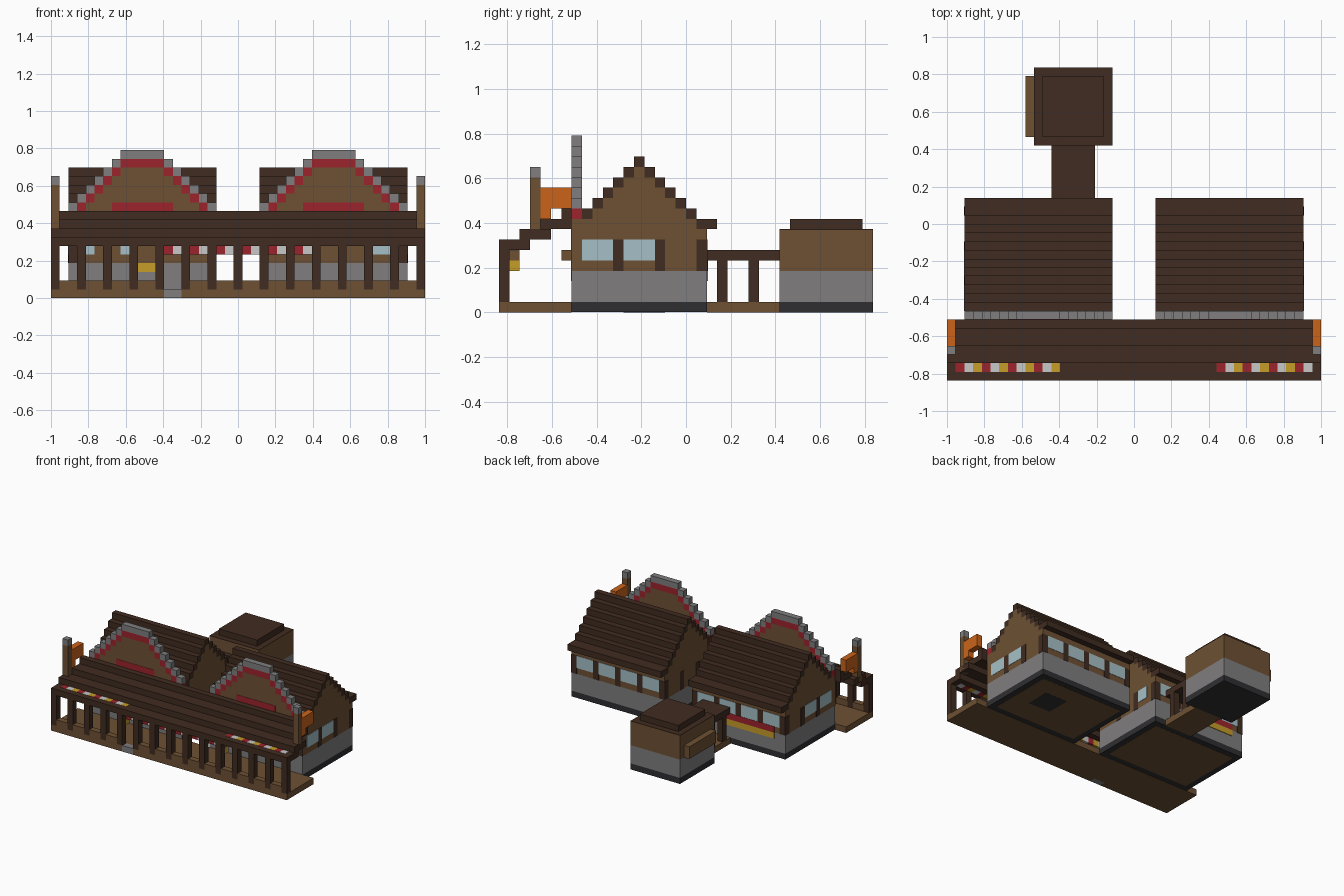
import bpy
import bmesh

U = 2 / 43          # size of one building block
P = 0.05            # thickness of wall plates, in blocks

cube = bpy.data.objects.get("Cube")
if cube:
    bpy.data.objects.remove(cube)


def material(name, rgb):
    m = bpy.data.materials.new(name)
    m.use_nodes = True
    m.diffuse_color = (*rgb, 1)
    m.node_tree.nodes["Principled BSDF"].inputs["Base Color"].default_value = (*rgb, 1)
    return m


DARK = material("dark wood", (.051, .025, .015))
WOOD = material("brown wood", (.155, .081, .033))
STONE = material("grey stone", (.215, .208, .208))
BASE = material("charcoal", (.028, .028, .032))
RED = material("red", (.33, .018, .025))
ORANGE = material("orange", (.60, .127, .010))
YELLOW = material("yellow", (.56, .34, .022))
GLASS = material("pale blue glass", (.38, .53, .57))
WHITE = material("white", (.58, .58, .58))


def blocks(name, mat, boxes):
    """One object from boxes given as (x0, x1, y0, y1, z0, z1) in blocks."""
    bm = bmesh.new()
    for x0, x1, y0, y1, z0, z1 in boxes:
        vs = bmesh.ops.create_cube(bm, size=1)["verts"]
        for v in vs:
            v.co.x = ((x0 + x1) / 2 + v.co.x * (x1 - x0) - 21.5) * U
            v.co.y = ((y0 + y1) / 2 + v.co.y * (y1 - y0) - 18) * U
            v.co.z = ((z0 + z1) / 2 + v.co.z * (z1 - z0)) * U
    me = bpy.data.meshes.new(name)
    bm.to_mesh(me)
    bm.free()
    me.materials.append(mat)
    ob = bpy.data.objects.new(name, me)
    bpy.context.collection.objects.link(ob)
    return ob


def hall(side, a, outer):
    """Hall from x = a with stepped roof and front gable; outer is its window end."""
    b = a + 17
    blocks(side + "_hall_base", BASE, [(a, b, 7, 20, P, 1)])
    blocks(side + "_hall_floor", WOOD, [(a + 1, b - 1, 8, 19, P / 2, .2)])
    blocks(side + "_hall_stone_wall", STONE, [(a, b, 7, 20, 1, 4)])
    upper = [(a, b, 7, 20, 4, 8), (a, b, 8, 19, 8, 9)]
    upper += [(a, b, z, 27 - z, z, z + 1) for z in range(9, 14)]
    blocks(side + "_hall_upper_wall", WOOD, upper)

    # stepped roof, flush with the gable ends
    roof = [(a, b, 19, 21, 8, 9), (a, b, 13, 14, 14, 15)]
    for z in range(9, 14):
        roof += [(a, b, z - 1, z, z, z + 1), (a, b, 27 - z, 28 - z, z, z + 1)]
    blocks(side + "_hall_roof", DARK, roof)

    # front gable: stone cap, red trim, wooden field
    cap, trim, field = [(a + 6, b - 6, 7, 8, 16, 17)], [], []
    for z in range(10, 16):
        l, r = a + z - 10, b - z + 10
        cap += [(l, l + 1, 7, 8, z, z + 1), (r - 1, r, 7, 8, z, z + 1)]
        if z < 15:
            trim += [(l + 1, l + 2, 7, 8, z, z + 1), (r - 2, r - 1, 7, 8, z, z + 1)]
            field.append((l + 2, r - 2, 7, 8, z, z + 1))
        else:
            trim.append((l + 1, r - 1, 7, 8, z, z + 1))
    trim += [(a, b, 7, 8, 9, 10), (a + 5, b - 5, 7 - P, 7, 10, 11)]
    field.append((a, b, 7, 8, 8, 9))
    blocks(side + "_gable_cap", STONE, cap)
    blocks(side + "_gable_trim", RED, trim)
    blocks(side + "_gable_field", WOOD, field)

    # windows on the outer end and the back, with posts between them
    glass = [(outer - P, outer + P, y, y + 3, 5, 7) for y in (8, 12)]
    glass += [(a + i, a + i + 3, 20, 20 + P, 5, 7) for i in range(1, 17, 4)]
    posts = [(x - P, x + P, y, y + 1, 4, 7) for x in (a, b) for y in (11, 15, 19)]
    posts += [(a + i, a + i + 1, 20, 20 + P, 4, 7) for i in range(0, 17, 4)]
    posts += [(x, x + 1, 7 - P, 7, 4, 8) for x in (a, b - 1)]
    blocks(side + "_hall_windows", GLASS, glass)
    blocks(side + "_hall_wall_posts", DARK, posts)
    blocks(side + "_hall_brackets", WOOD,
           [(a + 1, a + 2, 6, 7, 5, 6), (b - 2, b - 1, 6, 7, 5, 6)])


hall("right", 2, 2)
hall("left", 24, 41)
blocks("inner_window", GLASS, [(19, 19 + P, 16, 18, 5, 7)])
blocks("front_windows", GLASS,
       [(c, d, 7 - P, 7, 5, 7) for c, d in ((4, 5), (8, 9), (37, 39))])
blocks("front_sign", YELLOW, [(10, 12, 7 - P, 7, 3, 4)])
blocks("back_banner_red", RED, [(4, 13, 20, 20.1, 4, 5)])
blocks("back_banner_yellow", YELLOW, [(4, 13, 20, 20.1, 3, 4)])
blocks("floor_hatch", BASE, [(33, 37, 12, 16, 0, .1)])

# porch deck, step, rail and posts
blocks("porch_deck", WOOD, [(0, 43, 1, 7, 0, 1), (0, 13, 0, 1, 0, 1), (15, 43, 0, 1, 0, 1)])
blocks("porch_step", STONE, [(13, 15, 0, 1, 0, 1)])
blocks("porch_rail", WOOD,
       [(c + 1, c + 3, 0, 1, 1, 2) for c in range(0, 42, 3) if c != 12])
blocks("porch_posts", DARK, [(c, c + 1, 0, 1, 1, 6) for c in range(0, 43, 3)])
blocks("lantern_brackets", WOOD, [(c, c + 1, 1, 2, 5, 6) for c in (12, 30)])
blocks("lanterns", YELLOW, [(c, c + 1, 1, 2, 4, 5) for c in (12, 30)])

# porch roof rising in steps to the halls
blocks("porch_roof", DARK, [(0, 43, 0, 3, 6, 7), (0, 43, 2, 5, 7, 8),
                            (1, 42, 4, 7, 8, 9), (1, 42, 6, 7, 9, 10)])

# bunting: set into the roof at both ends, hanging below it in the middle
for k, (label, mat) in enumerate((("yellow", YELLOW), ("red", RED), ("white", WHITE))):
    flags = []
    for c in range(1, 42):
        if c % 3 == k and c != 30:
            z0, z1 = (5, 6) if 13 <= c < 30 else (5.97, 7.03)
            flags.append((c, c + 1, 1, 2, z0, z1))
    blocks(label + "_bunting", mat, flags)

# flag poles at the porch ends
for side, c in (("right", 0), ("left", 42)):
    blocks(side + "_pole", WOOD, [(c, c + 1, 3, 4, 7, 13)])
    blocks(side + "_pole_cap", STONE, [(c, c + 1, 3, 4, 13, 14)])
    blocks(side + "_flag", ORANGE, [(c, c + 1, 4, 5, 9, 12), (c, c + 1, 5, 7, 10, 12)])

# covered passage to the shed
blocks("passage_deck", WOOD, [(12, 17, 20, 27, 0, 1)])
blocks("passage_roof", DARK, [(12, 17, 20, 27, 5, 6)])
blocks("passage_posts", DARK,
       [(c, c + 1, y, y + 1, 1, 5) for c in (12, 16) for y in (21, 24)])

# shed
blocks("shed_base", BASE, [(10, 19, 27, 36, 0, 1)])
blocks("shed_stone_wall", STONE, [(10, 19, 27, 36, 1, 4)])
blocks("shed_upper_wall", WOOD, [(10, 19, 27, 36, 4, 7.95)])
blocks("shed_roof", DARK, [(10, 19, 27, 36, 7.95, 8), (11, 18, 28, 35, 8, 9)])
blocks("shed_side_panel", WOOD, [(9, 10, 28, 35, 4, 6)])
